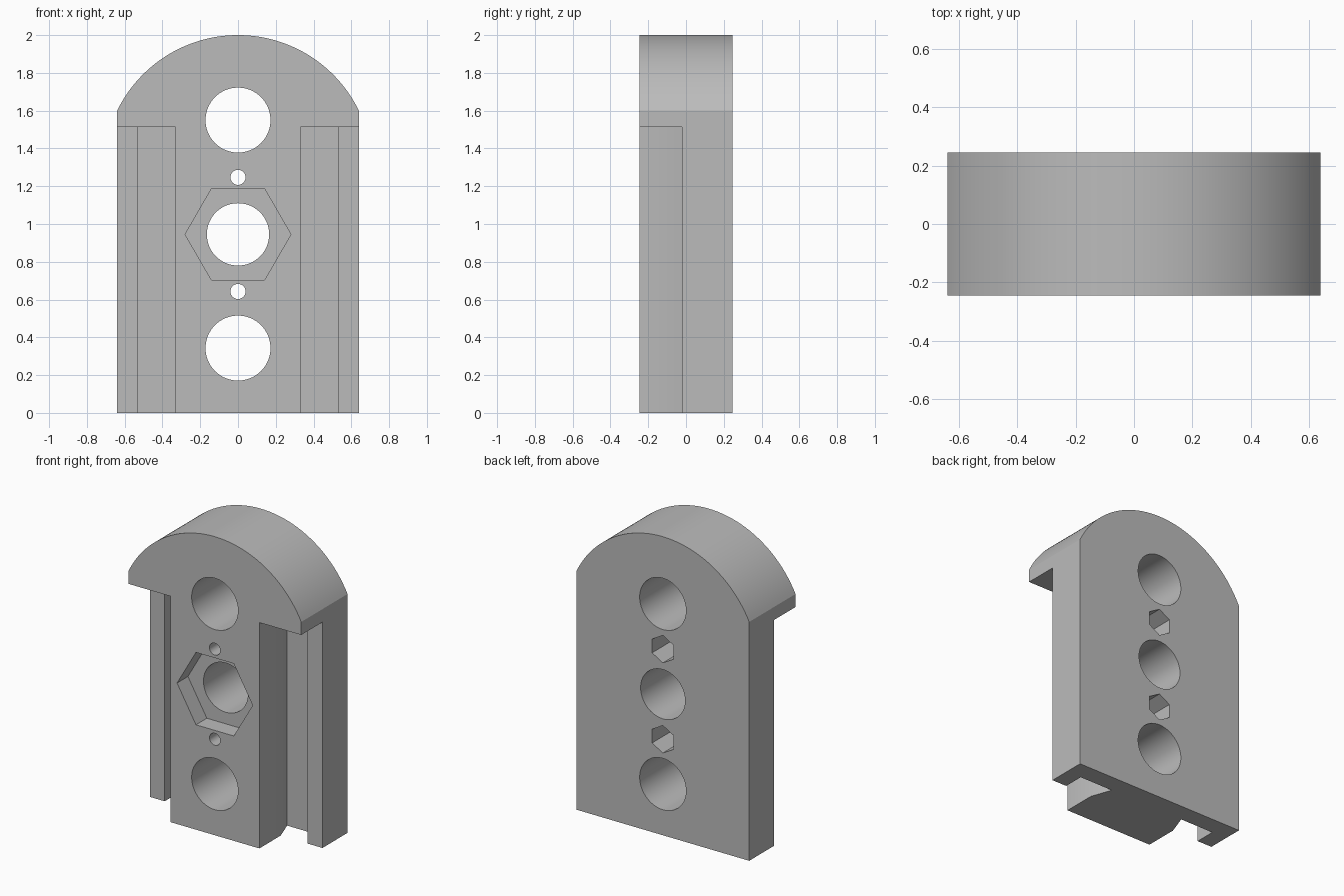
import bpy
import bmesh
import math
from mathutils import Vector

cube = bpy.data.objects.get("Cube")
if cube:
    bpy.data.objects.remove(cube, do_unlink=True)

HALF_W, HALF_D = 0.64, 0.245
MID_Z = 0.945

grey = bpy.data.materials.new("plain grey")
grey.use_nodes = True
grey.diffuse_color = (0.5, 0.5, 0.5, 1)
grey.node_tree.nodes["Principled BSDF"].inputs["Base Color"].default_value = (0.5, 0.5, 0.5, 1)


def prism(name, points, sweep):
    """Extrude a flat outline along a vector."""
    bm = bmesh.new()
    face = bm.faces.new([bm.verts.new(p) for p in points])
    new = bmesh.ops.extrude_face_region(bm, geom=[face])["geom"]
    bmesh.ops.translate(bm, vec=Vector(sweep),
                        verts=[g for g in new if isinstance(g, bmesh.types.BMVert)])
    bmesh.ops.recalc_face_normals(bm, faces=bm.faces)
    mesh = bpy.data.meshes.new(name)
    bm.to_mesh(mesh)
    bm.free()
    mesh.materials.append(grey)
    obj = bpy.data.objects.new(name, mesh)
    bpy.context.collection.objects.link(obj)
    return obj


def bore(name, z, radius, sides, y0, y1, turn=0.0):
    """Round or hexagonal cutter running front to back."""
    ring = [turn + math.tau * i / sides for i in range(sides)]
    return prism(name, [(radius * math.cos(a), y0, z + radius * math.sin(a)) for a in ring],
                 (0, y1 - y0, 0))


# Block with a domed top
radius, centre_z = 0.712, 1.288
reach = math.asin(HALF_W / radius)
outline = [(-HALF_W, -HALF_D, 0), (HALF_W, -HALF_D, 0)]
for i in range(65):
    a = reach * (1 - i / 32)
    outline.append((radius * math.sin(a), -HALF_D, centre_z + radius * math.cos(a)))
body = prism("slotted_block", outline, (0, 2 * HALF_D, 0))

cutters = []

# Side steps with undercut grooves below the head
groove = [(0.33, -0.3), (0.33, -0.02), (0.28, 0.12), (0.53, 0.12),
          (0.53, -0.02), (0.7, -0.02), (0.7, -0.3)]
for side, label in ((1, "left"), (-1, "right")):
    cutters.append(prism(label + "_groove_cutter",
                         [(side * x, y, -0.1) for x, y in groove], (0, 0, 1.613)))

# Large through holes
for z, r in ((0.343, 0.172), (MID_Z, 0.165), (1.55, 0.172)):
    cutters.append(bore("large_hole_cutter", z, r, 64, -0.4, 0.4))

# Hexagonal pocket on the front
cutters.append(bore("front_hex_cutter", MID_Z, 0.28, 6, -0.4, -HALF_D + 0.115))

# Small screw holes with hexagonal nut pockets at the back
for z in (MID_Z - 0.302, MID_Z + 0.302):
    cutters.append(bore("screw_hole_cutter", z, 0.04, 32, -0.4, 0.4))
    cutters.append(bore("nut_pocket_cutter", z, 0.092, 6, 0.0, 0.4, math.pi / 6))

for cutter in cutters:
    cutter.hide_render = True
    mod = body.modifiers.new(cutter.name, "BOOLEAN")
    mod.operation = "DIFFERENCE"
    mod.solver = "EXACT"
    mod.object = cutter

# Bake the cuts and remove the helpers
bpy.context.view_layer.update()
evaluated = body.evaluated_get(bpy.context.evaluated_depsgraph_get())
result = bpy.data.meshes.new_from_object(evaluated)
body.modifiers.clear()
body.data = result
for cutter in cutters:
    bpy.data.objects.remove(cutter, do_unlink=True)

# Smooth curves, crisp edges
bpy.ops.object.select_all(action="DESELECT")
body.select_set(True)
bpy.context.view_layer.objects.active = body
bpy.ops.object.shade_smooth_by_angle(angle=math.radians(25))
